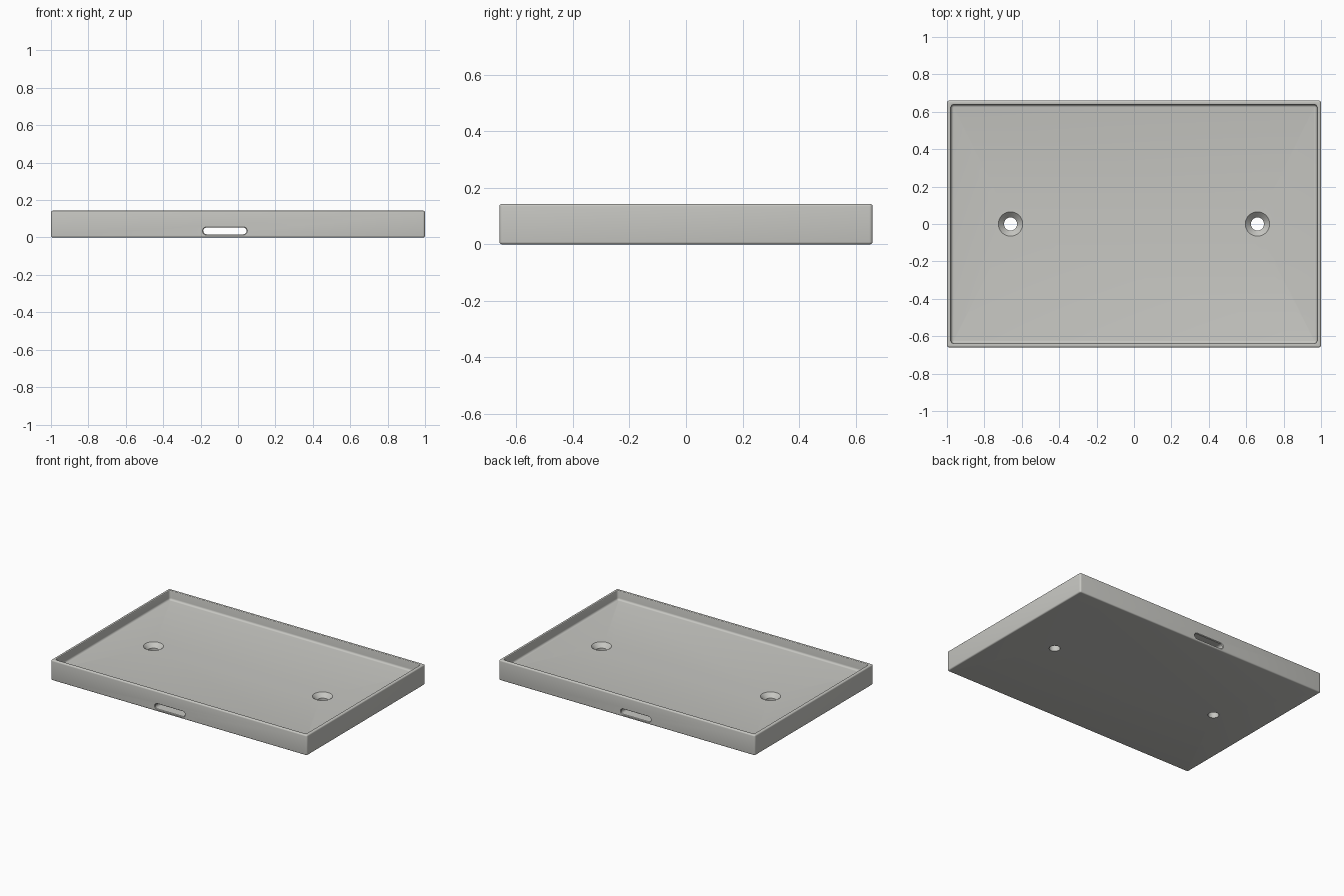
import bpy, bmesh, math

if "Cube" in bpy.data.objects:
    bpy.data.objects.remove(bpy.data.objects["Cube"])

HX, HY, H = 1.0, 0.66, 0.143      # half width, half depth, height
FLOOR = 0.078                     # height of the tray floor
EDGE, WALL, FILLET = 0.009, 0.022, 0.014

grey = bpy.data.materials.new("warm grey")
grey.diffuse_color = (0.57, 0.57, 0.54, 1)
grey.use_nodes = True
grey.node_tree.nodes["Principled BSDF"].inputs["Base Color"].default_value = grey.diffuse_color


def loft(name, rings):
    """Skin a list of equal-length point rings and cap both ends."""
    bm = bmesh.new()
    vs = [[bm.verts.new(p) for p in r] for r in rings]
    n = len(vs[0])
    for a, b in zip(vs, vs[1:]):
        for i in range(n):
            j = (i + 1) % n
            bm.faces.new((a[i], a[j], b[j], b[i]))
    bm.faces.new(vs[0])
    bm.faces.new(vs[-1])
    bmesh.ops.recalc_face_normals(bm, faces=bm.faces)
    me = bpy.data.meshes.new(name)
    bm.to_mesh(me)
    bm.free()
    ob = bpy.data.objects.new(name, me)
    bpy.context.collection.objects.link(ob)
    me.materials.append(grey)
    return ob


def rounded_rect(inset, z, r):
    pts = []
    for k, (sx, sy) in enumerate(((1, 1), (-1, 1), (-1, -1), (1, -1))):
        for s in range(5):
            a = math.pi / 2 * (k + s / 4)
            pts.append((sx * (HX - inset - r) + r * math.cos(a),
                        sy * (HY - inset - r) + r * math.sin(a), z))
    return pts


def arc(cx, cz, r, a0, a1, n=4):
    """Quarter-round profile points as (inset, z)."""
    return [(cx + r * math.cos(math.radians(a0 + (a1 - a0) * i / n)),
             cz + r * math.sin(math.radians(a0 + (a1 - a0) * i / n))) for i in range(n + 1)]


# Tray body: outer skin with rounded edges, rim, inner wall, floor fillet
outer = arc(EDGE, EDGE, EDGE, 270, 180) + arc(EDGE, H - EDGE, EDGE, 180, 90)
inner = arc(WALL - 0.005, H - 0.005, 0.005, 90, 0, 3) \
    + arc(WALL + FILLET, FLOOR + FILLET, FILLET, 180, 270)
rings = [rounded_rect(i, z, max(0.012 - i, 0.003)) for i, z in outer]
rings += [rounded_rect(i, z, max(0.03 - i + 0.008, 0.003)) for i, z in inner]
tray = loft("tray", rings)


def circle(x, r, z):
    return [(x + r * math.cos(math.tau * i / 48), r * math.sin(math.tau * i / 48), z)
            for i in range(48)]


def stadium(y, r, cx=-0.07, half=0.098, cz=0.035):
    pts = []
    for s, a0 in ((1, -90), (-1, 90)):
        for i in range(13):
            a = math.radians(a0 + 15 * i)
            pts.append((cx + s * half + r * math.cos(a), y, cz + r * math.sin(a)))
    return pts


# Countersunk screw holes
cutters = [loft("screw_hole_cutter", [circle(x, 0.035, -0.05), circle(x, 0.035, FLOOR - 0.03),
                                      circle(x, 0.065, FLOOR), circle(x, 0.065, FLOOR + 0.02)])
           for x in (-0.66, 0.66)]
# Slot running front to back beneath the floor, with eased mouths
stations = [(-HY - 0.05, 0.022), (-HY, 0.022), (-HY + 0.005, 0.018)]
stations += [(-y, r) for y, r in reversed(stations)]
cutters.append(loft("slot_cutter", [stadium(y, r) for y, r in stations]))

bpy.context.view_layer.objects.active = tray
tray.select_set(True)
for c in cutters:
    m = tray.modifiers.new("cut", "BOOLEAN")
    m.operation, m.solver, m.object = "DIFFERENCE", "EXACT", c
    bpy.ops.object.modifier_apply(modifier=m.name)
    bpy.data.objects.remove(c)

# Smooth rounds, crisp edges
bpy.ops.object.select_all(action="DESELECT")
tray.select_set(True)
bpy.ops.object.shade_smooth_by_angle(angle=math.radians(30))
